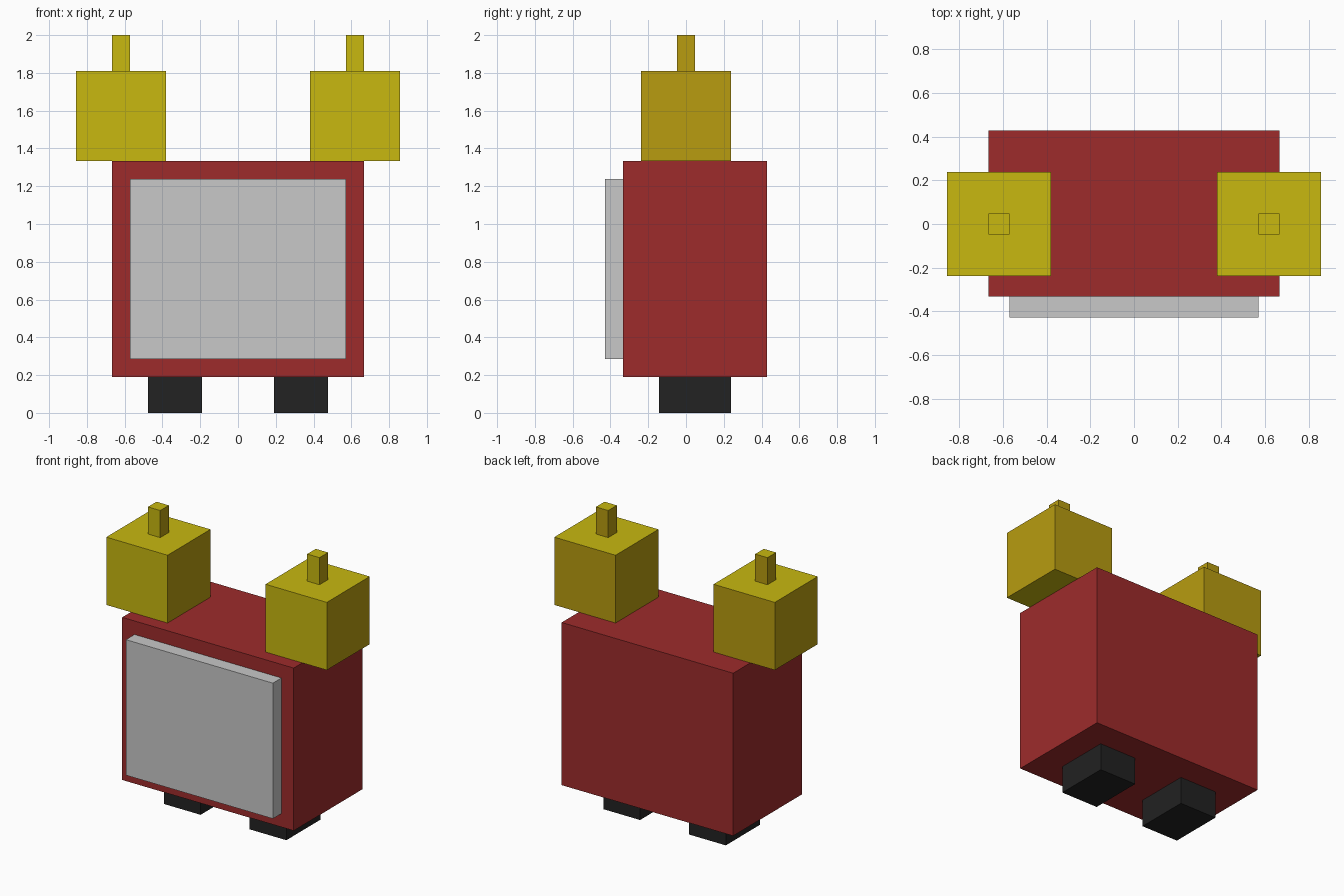
import bpy
import bmesh

if "Cube" in bpy.data.objects:
    bpy.data.objects.remove(bpy.data.objects["Cube"], do_unlink=True)

U = 2 / 21  # one grid block


def material(name, rgb):
    """Flat material from 0-255 sRGB values."""
    lin = [c / 255 / 12.92 if c / 255 <= 0.04045 else ((c / 255 + 0.055) / 1.055) ** 2.4
           for c in rgb]
    mat = bpy.data.materials.new(name)
    mat.use_nodes = True
    mat.diffuse_color = (*lin, 1)
    mat.node_tree.nodes["Principled BSDF"].inputs["Base Color"].default_value = (*lin, 1)
    return mat


red = material("red", (157, 43, 43))
grey = material("light grey", (200, 200, 200))
black = material("black", (34, 34, 34))
yellow = material("yellow", (200, 184, 16))
dark_yellow = material("dark yellow", (184, 156, 16))


def box(name, x, y, z, mat, side_mat=None):
    """Box from (min, max) block ranges; side_mat colours the left, right and back."""
    bm = bmesh.new()
    bmesh.ops.create_cube(bm, size=1)
    ranges = (x, y, z)
    for v in bm.verts:
        v.co = [(lo + (c + 0.5) * (hi - lo)) * U for c, (lo, hi) in zip(v.co, ranges)]
    bm.normal_update()
    if side_mat:
        for f in bm.faces:
            if abs(f.normal.x) > 0.5 or f.normal.y > 0.5:
                f.material_index = 1
    mesh = bpy.data.meshes.new(name)
    bm.to_mesh(mesh)
    bm.free()
    mesh.materials.append(mat)
    if side_mat:
        mesh.materials.append(side_mat)
    obj = bpy.data.objects.new(name, mesh)
    bpy.context.collection.objects.link(obj)
    return obj


# Body and front panel
box("body", (-7, 7), (-3.5, 4.5), (2, 14), red)
box("front_panel", (-6, 6), (-4.5, -3.5), (3, 13), grey)

# Paired feet, eye blocks and stalks
for side, s in (("left", 1), ("right", -1)):
    def span(a, b):
        return tuple(sorted((s * a, s * b)))
    box(side + "_foot", span(2, 5), (-1.5, 2.5), (0, 2), black)
    box(side + "_eye_block", span(4, 9), (-2.5, 2.5), (14, 19), yellow, dark_yellow)
    box(side + "_stalk", span(6, 7), (-0.5, 0.5), (19, 21), yellow, dark_yellow)
